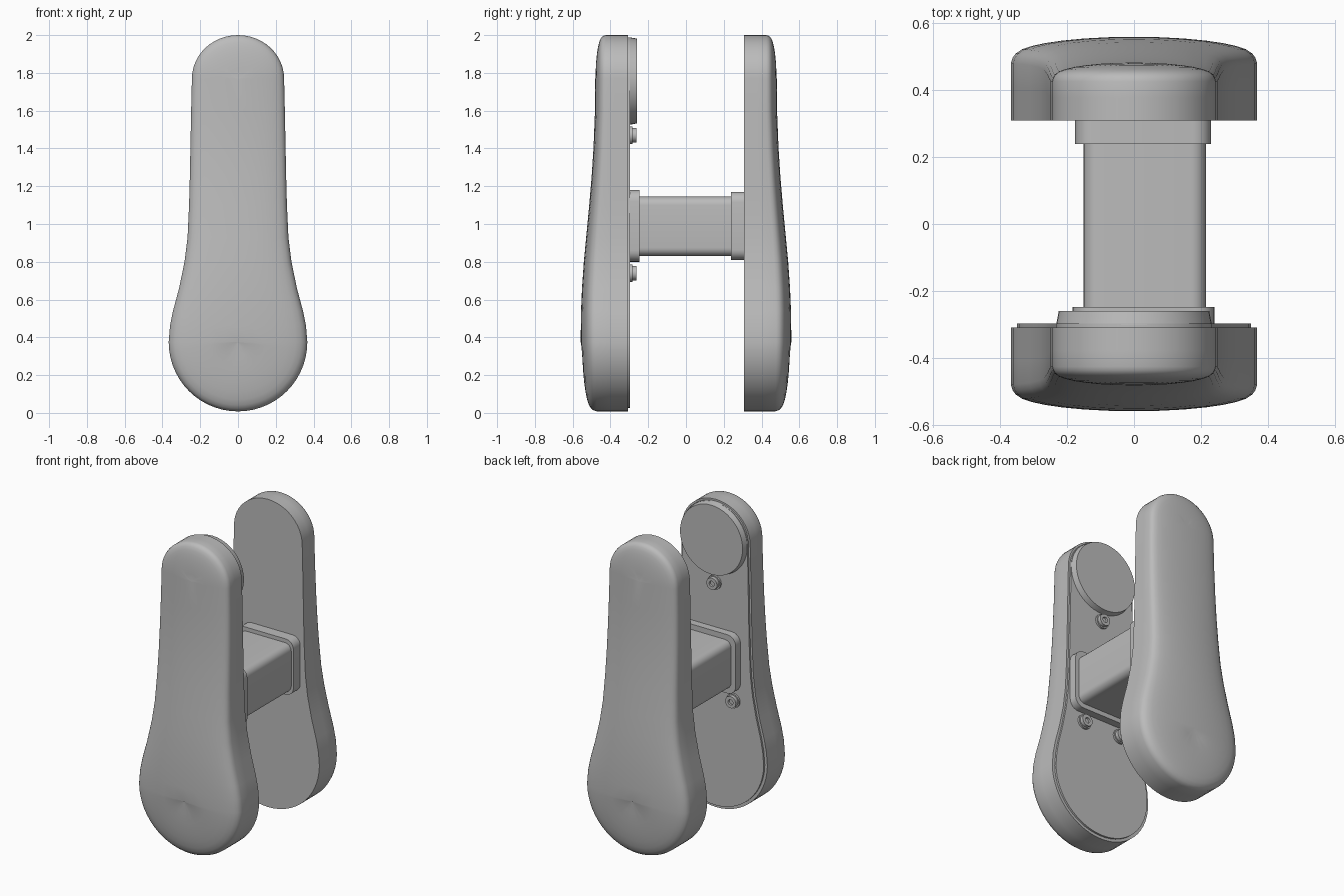
import bpy, bmesh
from math import sin, cos, pi, radians
from mathutils import Matrix

cube = bpy.data.objects.get("Cube")
if cube:
    bpy.data.objects.remove(cube, do_unlink=True)

grey = bpy.data.materials.new("plain_grey")
grey.use_nodes = True
grey.diffuse_color = (0.5, 0.5, 0.5, 1)
grey.node_tree.nodes["Principled BSDF"].inputs["Base Color"].default_value = (0.5, 0.5, 0.5, 1)

LOW, HIGH = 0.375, 1.77      # centres of the bottom and top arcs
INNER = 0.308                # inner face of each pad


def finish(name, bm):
    bmesh.ops.recalc_face_normals(bm, faces=bm.faces)
    mesh = bpy.data.meshes.new(name)
    bm.to_mesh(mesh)
    bm.free()
    mesh.materials.append(grey)
    obj = bpy.data.objects.new(name, mesh)
    bpy.context.collection.objects.link(obj)
    bpy.ops.object.select_all(action='DESELECT')
    obj.select_set(True)
    bpy.context.view_layer.objects.active = obj
    bpy.ops.object.shade_smooth_by_angle(angle=radians(35))
    return obj


# Paddle outline: wide round bottom, concave flanks, narrow round top
def outline():
    half = [(0.367 * sin(a), LOW - 0.367 * cos(a))
            for a in (i * pi / 28 for i in range(15))]
    half += [(.36, .46), (.344, .54), (.312, .66), (.283, .8), (.267, .93),
             (.259, 1.1), (.255, 1.25), (.252, 1.4), (.248, 1.6)]
    half += [(0.244 * cos(a), HIGH + 0.23 * sin(a))
             for a in (i * pi / 24 for i in range(13))]
    half[0], half[-1] = (0, half[0][1]), (0, half[-1][1])
    return half + [(-x, z) for x, z in half[-2:0:-1]]


# Outer crown of the pad at each height
CROWN = [(0, .55), (.4, .558), (.6, .555), (.8, .541), (1, .522),
         (1.2, .503), (1.4, .49), (1.6, .482), (2.01, .479)]


def crown(z):
    for (z0, y0), (z1, y1) in zip(CROWN, CROWN[1:]):
        if z <= z1:
            return y0 + (y1 - y0) * (z - z0) / (z1 - z0)
    return CROWN[-1][1]


# Loft rings; each ring is (amount towards the spine, function giving y)
def loft(name, rings):
    bm = bmesh.new()
    loops = []
    for t, depth in rings:
        loop = []
        for x, z in outline():
            spine = min(max(z, LOW), HIGH)
            loop.append(bm.verts.new((x * (1 - t), depth(z), z + (spine - z) * t)))
        loops.append(loop)
    n = len(loops[0])
    for a, b in zip(loops, loops[1:]):
        for i in range(n):
            j = (i + 1) % n
            bm.faces.new((a[i], a[j], b[j], b[i]))
    bm.faces.new(loops[0])
    if rings[-1][0] < 1:
        bm.faces.new(loops[-1])
    bmesh.ops.remove_doubles(bm, verts=bm.verts, dist=0.0005)
    return finish(name, bm)


# Rounded-corner block running along y
def block(name, x0, x1, y0, y1, z0, z1, radius):
    bm = bmesh.new()
    bmesh.ops.create_cube(bm, size=1)
    for v in bm.verts:
        v.co = ((x0 + x1) / 2 + v.co.x * (x1 - x0),
                (y0 + y1) / 2 + v.co.y * (y1 - y0),
                (z0 + z1) / 2 + v.co.z * (z1 - z0))
    edges = [e for e in bm.edges if abs(e.verts[0].co.y - e.verts[1].co.y) > 1e-4]
    bmesh.ops.bevel(bm, geom=edges, offset=radius, segments=6, profile=0.5, affect='EDGES')
    return finish(name, bm)


# Round part facing +y, with an optional socket sunk into its face
def round_part(name, x, z, y0, y1, r0, r1, sides, socket=0):
    bm = bmesh.new()
    place = Matrix.Translation((x, (y0 + y1) / 2, z)) @ Matrix.Rotation(-pi / 2, 4, 'X')
    bmesh.ops.create_cone(bm, cap_ends=True, segments=sides, radius1=r0, radius2=r1,
                          depth=y1 - y0, matrix=place)
    if socket:
        face = max(bm.faces, key=lambda f: f.calc_center_median().y)
        bmesh.ops.inset_individual(bm, faces=[face], thickness=socket)
        bmesh.ops.inset_individual(bm, faces=[face], thickness=0.001, depth=-0.012)
    return finish(name, bm)


# Two cushioned pads, mirrored front to back
PROFILE = [(0, 0), (0, .4), (0, .68), (.015, .75), (.04, .8), (.09, .85), (.17, .89),
           (.28, .925), (.42, .955), (.6, .98), (.8, .995), (1, 1)]
for name, side in (("front_pad", -1), ("back_pad", 1)):
    loft(name, [(t, lambda z, f=f, s=side: s * (INNER + (crown(z) - INNER) * f))
                for t, f in PROFILE])

# Thin backing plate set in from the rim of the front pad
loft("front_backing_plate", [(.05, lambda z: -INNER - 0.01), (.05, lambda z: -0.296)])

# Square connecting tube with a collar at each end
block("connecting_tube", -.15, .215, -.3, .31, .83, 1.145, .045)
block("front_collar", -.183, .24, -.3, -.247, .8, 1.18, .06)
block("back_collar", -.175, .23, .238, .312, .81, 1.17, .055)

# Raised round disc at the top of the front plate
round_part("upper_disc", 0, 1.757, -.3, -.259, .232, .224, 48)

# Socket screws with washers
for name, x, z in (("top", 0, 1.47), ("lower_left", .135, .74), ("lower_right", -.135, .74)):
    round_part(name + "_washer", x, z, -.3, -.284, .046, .046, 24)
    round_part(name + "_screw", x, z, -.3, -.262, .038, .038, 24, socket=.02)
